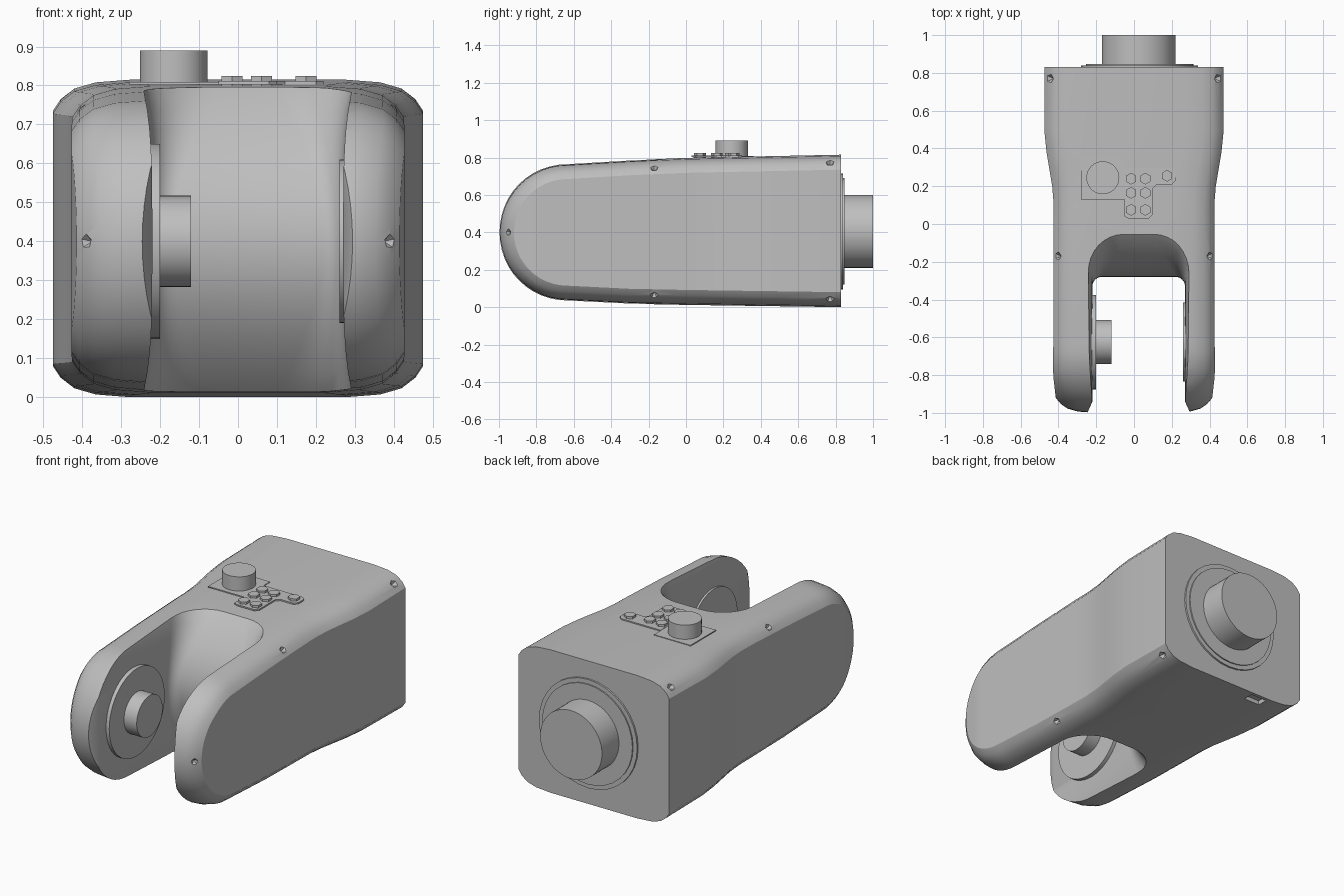
import bpy, bmesh, math
from mathutils import Matrix, Vector

cube = bpy.data.objects.get("Cube")
if cube:
    bpy.data.objects.remove(cube, do_unlink=True)

grey = bpy.data.materials.new("plain_grey")
grey.use_nodes = True
grey.diffuse_color = (0.52, 0.52, 0.52, 1)
grey.node_tree.nodes["Principled BSDF"].inputs["Base Color"].default_value = (0.52, 0.52, 0.52, 1)


def make_object(name, bm, smooth=True):
    bmesh.ops.recalc_face_normals(bm, faces=bm.faces)
    mesh = bpy.data.meshes.new(name)
    bm.to_mesh(mesh)
    bm.free()
    obj = bpy.data.objects.new(name, mesh)
    bpy.context.collection.objects.link(obj)
    mesh.materials.append(grey)
    if smooth:
        shade(obj)
    return obj


def shade(obj):
    bpy.ops.object.select_all(action='DESELECT')
    obj.select_set(True)
    bpy.context.view_layer.objects.active = obj
    bpy.ops.object.shade_smooth_by_angle(angle=math.radians(30))


def cylinder(name, start, end, radius, sides=48):
    start, end = Vector(start), Vector(end)
    axis = end - start
    turn = axis.to_track_quat('Z', 'Y').to_matrix().to_4x4()
    bm = bmesh.new()
    bmesh.ops.create_cone(bm, cap_ends=True, segments=sides, radius1=radius, radius2=radius,
                          depth=axis.length, matrix=Matrix.Translation((start + end) / 2) @ turn)
    return make_object(name, bm)


def plate(name, outline, bottom, top):
    bm = bmesh.new()
    face = bm.faces.new([bm.verts.new((x, y, bottom)) for x, y in outline])
    new = bmesh.ops.extrude_face_region(bm, geom=[face])["geom"]
    bmesh.ops.translate(bm, vec=(0, 0, top - bottom),
                        verts=[v for v in new if isinstance(v, bmesh.types.BMVert)])
    return make_object(name, bm)


def join_rings(bm, rings):
    n = len(rings[0])
    for a, b in zip(rings, rings[1:]):
        for i in range(n):
            j = (i + 1) % n
            bm.faces.new((a[i], a[j], b[j], b[i]))


def interp(points, y):
    for (y0, v0), (y1, v1) in zip(points, points[1:]):
        if y <= y1:
            t = max(0, (y - y0) / (y1 - y0))
            return v0 + (v1 - v0) * t
    return points[-1][1]


# Housing outline: side profile with a round nose, plus plan width
BACK, NOSE, MID, RADIUS = 0.83, -0.635, 0.40, 0.365
TOP = [(NOSE, 0.765), (-0.3, 0.785), (0, 0.798), (BACK, 0.815)]
BOTTOM = [(NOSE, 0.035), (-0.3, 0.018), (0, 0.012), (BACK, 0)]
WIDTH = [(-1, 0.405), (-0.8, 0.428), (0.1, 0.425), (0.2, 0.433), (0.38, 0.463), (0.5, 0.475), (BACK, 0.475)]
STATIONS = [BACK, 0.5, 0.38, 0.29, 0.2, 0.1, 0, -0.15, -0.3, -0.48]


def side_profile(inset):
    pts = [(y, interp(BOTTOM, y) + inset) for y in STATIONS]
    for i in range(25):
        a = math.pi * i / 24
        pts.append((NOSE - (RADIUS - inset) * math.sin(a), MID - (RADIUS - inset) * math.cos(a)))
    return pts + [(y, interp(TOP, y) - inset) for y in reversed(STATIONS)]


bm = bmesh.new()
layers = [(0, 0.08), (0.02, 0.05), (0.055, 0.023), (0.11, 0.007), (0.2, 0)]
rings = []
for side, order in ((-1, layers), (1, layers[::-1])):
    for step, inset in order:
        rings.append([bm.verts.new((side * (interp(WIDTH, y) - step), y, z))
                      for y, z in side_profile(inset)])
join_rings(bm, rings)
for ring in (rings[0], rings[-1]):
    n = len(ring)
    for i in range(n // 2):
        quad = [ring[i], ring[i + 1], ring[n - 2 - i], ring[n - 1 - i]]
        bm.faces.new(list(dict.fromkeys(quad)))
housing = make_object("fork_housing", bm, False)

# Slot cutter: a saddle-shaped end, flaring towards top, bottom and nose
CENTRE = 0.025
bm = bmesh.new()
rings = []
for k in range(21):
    z = MID + (k - 10) / 10 * 0.48
    u = abs(z - MID) / 0.4
    end = -0.28 + 0.23 * u ** 2
    r = 0.05 + 0.15 * min(u, 1) ** 2
    h = 0.245 + 0.025 * u ** 4
    half = [(h + 0.05, -1.05), (h, -0.94)]
    for i in range(9):
        a = math.pi / 2 * i / 8
        half.append((h - r + r * math.cos(a), end - r + r * math.sin(a)))
    outline = half + [(-x, y) for x, y in reversed(half)]
    rings.append([bm.verts.new((CENTRE + x, y, z)) for x, y in outline])
join_rings(bm, rings)
bm.faces.new(rings[0])
bm.faces.new(rings[-1])
slot = make_object("slot_cutter", bm, False)

# Small pointed dents along the outer edges, and a notch under the back
bm = bmesh.new()
for s in (-1, 1):
    spots = [((s * 0.395, -0.955, MID), (s, -1, 0))]
    for y, x, inset in ((0.77, 0.445, 0.04), (-0.17, 0.405, 0.045)):
        spots.append(((s * x, y, interp(TOP, y) - inset), (s, 0, 1)))
        spots.append(((s * x, y, interp(BOTTOM, y) + inset), (s, 0, -1)))
    for place, out in spots:
        turn = Vector(out).to_track_quat('Z', 'Y').to_matrix().to_4x4()
        bmesh.ops.create_cone(bm, cap_ends=True, segments=5, radius1=0, radius2=0.05,
                              depth=0.06, matrix=Matrix.Translation(place) @ turn)
bmesh.ops.create_cube(bm, size=1, matrix=Matrix.Translation((-0.2, 0.78, 0))
                      @ Matrix.Diagonal((0.1, 0.06, 0.05, 1)))
bmesh.ops.remove_doubles(bm, verts=bm.verts, dist=0.0001)
dents = make_object("dent_cutter", bm, False)

for cutter in (slot, dents):
    cutter.hide_render = True
    mod = housing.modifiers.new("cut", 'BOOLEAN')
    mod.operation, mod.solver, mod.object = 'DIFFERENCE', 'EXACT', cutter
    bpy.context.view_layer.objects.active = housing
    bpy.ops.object.modifier_apply(modifier=mod.name)
    bpy.data.objects.remove(cutter, do_unlink=True)
shade(housing)

# Pivot on the inner faces of the fork arms
PIVOT = -0.625
cylinder("right_pivot_disc", (-0.26, PIVOT, MID), (-0.20, PIVOT, MID), 0.25)
cylinder("right_pivot_pin", (-0.21, PIVOT, MID), (-0.12, PIVOT, MID), 0.117)
cylinder("left_pivot_disc", (0.30, PIVOT, MID), (0.26, PIVOT, MID), 0.21)

# Back flange and drive shaft
cylinder("back_flange", (0.03, 0.80, 0.405), (0.03, 0.84, 0.405), 0.31, 32)
cylinder("back_flange_face", (0.03, 0.80, 0.405), (0.03, 0.847, 0.405), 0.285, 32)
cylinder("drive_shaft", (CENTRE, 0.82, 0.405), (CENTRE, 1.0, 0.405), 0.195)

# Knob, its base plate and the button pad on top
plate("knob_plate", [(-0.28, 0.13), (-0.05, 0.13), (-0.05, 0.36), (-0.28, 0.36)], 0.803, 0.809)
cylinder("knob", (-0.165, 0.245, 0.79), (-0.165, 0.245, 0.89), 0.087)
plate("button_pad", [(-0.05, 0.04), (-0.03, 0.03), (0.08, 0.03), (0.10, 0.05), (0.10, 0.19), (0.12, 0.21),
                     (0.20, 0.21), (0.22, 0.23), (0.22, 0.28), (0.20, 0.30), (-0.05, 0.30)], 0.803, 0.811)
spots = [(x, y) for x in (-0.015, 0.06) for y in (0.075, 0.165, 0.24)] + [(0.175, 0.255)]
for i, (x, y) in enumerate(spots):
    cylinder(f"button_{i + 1}", (x, y, 0.79), (x, y, 0.824), 0.031, 6)
